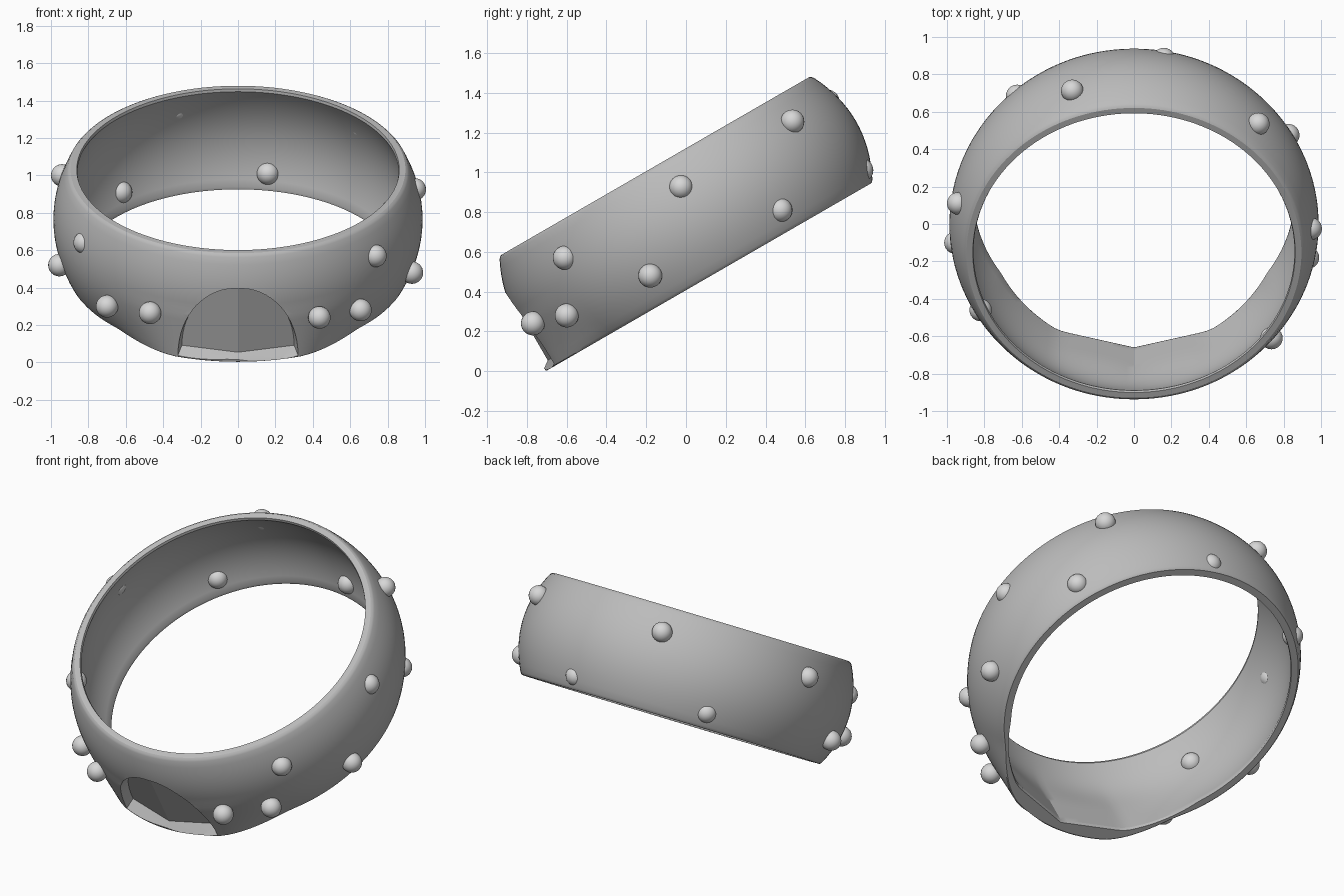
import bpy, bmesh, math
from mathutils import Matrix

if "Cube" in bpy.data.objects:
    bpy.data.objects.remove(bpy.data.objects["Cube"])

# Tilted frame of the ring: local z is the ring axis, local -y is the front
FRAME = Matrix.Translation((0, 0, 0.764)) @ Matrix.Rotation(math.radians(30), 4, 'X')
HALF = 0.309           # half height of the band
SEG, ROWS = 144, 16


def material(name, v):
    mat = bpy.data.materials.new(name)
    mat.diffuse_color = (v, v, v, 1)
    mat.use_nodes = True
    mat.node_tree.nodes["Principled BSDF"].inputs["Base Color"].default_value = mat.diffuse_color
    return mat


band_grey = material("plain grey", 0.5)
stud_grey = material("light grey", 0.68)


def ramp(a, b, x):
    return min(1, max(0, (x - a) / (b - a)))


def smoothstep(a, b, x):
    t = ramp(a, b, x)
    return t * t * (3 - 2 * t)


def make_object(name, bm, mat):
    bmesh.ops.recalc_face_normals(bm, faces=bm.faces)
    mesh = bpy.data.meshes.new(name)
    bm.to_mesh(mesh)
    bm.free()
    ob = bpy.data.objects.new(name, mesh)
    mesh.materials.append(mat)
    bpy.context.collection.objects.link(ob)
    return ob


def activate(ob):
    bpy.ops.object.select_all(action='DESELECT')
    ob.select_set(True)
    bpy.context.view_layer.objects.active = ob


# Band radius: barrel profile, with a straight-sided porch at the lower front
def outer_radius(a, h):
    r = 0.987 - 0.082 * (h / HALF) ** 2
    if h < 0:
        d = math.degrees(a)
        w = 1 - (0.5 * smoothstep(20, 46, d) + 0.5 * ramp(20, 46, d))
        r += (0.992 - r) * w
    return r


def inner_radius(a, h):
    r = 0.933 - 0.083 * (h / HALF) ** 2
    w = (1 - ramp(24, 56, math.degrees(a))) * (1 - smoothstep(-0.15, 0.25, h))
    vee = 0.932 / (math.cos(a) + 0.2575 * math.sin(a)) if a < 0.45 else 0.924
    return min(r + (min(vee, 0.932) - r) * w, outer_radius(a, h) - 0.03)


def profile(a):
    hs = [-HALF + 2 * HALF * i / ROWS for i in range(ROWS + 1)]
    top, low = outer_radius(a, HALF), outer_radius(a, -HALF)
    pts = [(low - 0.006, -HALF), (low, -HALF * 0.985)]
    pts += [(outer_radius(a, h * 0.95), h * 0.95) for h in hs]
    pts += [(top, HALF * 0.98), (top - 0.01, HALF)]            # softened rim
    pts.append((inner_radius(a, HALF) + 0.012, HALF))
    pts += [(inner_radius(a, h * 0.95), h * 0.95) for h in reversed(hs)]
    pts.append((inner_radius(a, -HALF) + 0.008, -HALF))
    return pts


# Band
bm = bmesh.new()
rings = []
for i in range(SEG):
    t = 2 * math.pi * i / SEG
    a = min(t, 2 * math.pi - t)
    rings.append([bm.verts.new((r * math.sin(t), -r * math.cos(t), h)) for r, h in profile(a)])
for i in range(SEG):
    p, q = rings[i], rings[(i + 1) % SEG]
    for j in range(len(p)):
        k = (j + 1) % len(p)
        bm.faces.new((p[j], q[j], q[k], p[k]))
band = make_object("band", bm, band_grey)

# Arch cutter with flared sides and sill, and a V-shaped back wall
bm = bmesh.new()
N = 32
arc = [(math.cos(math.pi * i / N), math.sin(math.pi * i / N)) for i in range(N + 1)] + [(0, 0)]
front = [bm.verts.new((0.42 * x, -1.2, -0.44 + 0.66 * z)) for x, z in arc]
back = [bm.verts.new((0.30 * x, -(0.957 - 0.25 * abs(0.30 * x)), -0.267 + 0.395 * z))
        for x, z in arc]
M = len(arc)
for i in range(M):
    k = (i + 1) % M
    bm.faces.new((front[i], front[k], back[k]))
    bm.faces.new((front[i], back[k], back[i]))
bm.faces.new(front)
bm.faces.new(back[:N // 2 + 1] + [back[-1]])
bm.faces.new(back[N // 2:])
cutter = make_object("arch_cutter", bm, band_grey)
cutter.hide_render = True

# Carve the arched niche, then tilt the band
cut = band.modifiers.new("niche", 'BOOLEAN')
cut.operation, cut.solver, cut.object = 'DIFFERENCE', 'EXACT', cutter
activate(band)
bpy.ops.object.modifier_apply(modifier=cut.name)
bpy.data.objects.remove(cutter)
band.data.transform(FRAME)
activate(band)
bpy.ops.object.shade_smooth_by_angle(angle=math.radians(27))

# Round studs set through the wall
studs = [(0.435, -0.77, 0.24), (0.655, -0.6, 0.28), (0.735, -0.61, 0.57), (0.93, -0.18, 0.48),
         (0.945, -0.025, 0.925), (0.825, 0.475, 0.81), (0.665, 0.535, 1.255), (0.16, 0.882, 1.01),
         (-0.47, -0.75, 0.265), (-0.70, -0.57, 0.30), (-0.82, -0.46, 0.64), (-0.955, -0.1, 0.52),
         (-0.94, 0.11, 1.0), (-0.33, 0.712, 1.355), (-0.625, 0.685, 0.91)]
for i, p in enumerate(studs):
    bm = bmesh.new()
    bmesh.ops.create_uvsphere(bm, u_segments=24, v_segments=16, radius=0.06)
    bm.transform(Matrix.Translation(p))
    stud = make_object(f"stud_{i + 1}", bm, stud_grey)
    activate(stud)
    bpy.ops.object.shade_smooth()
